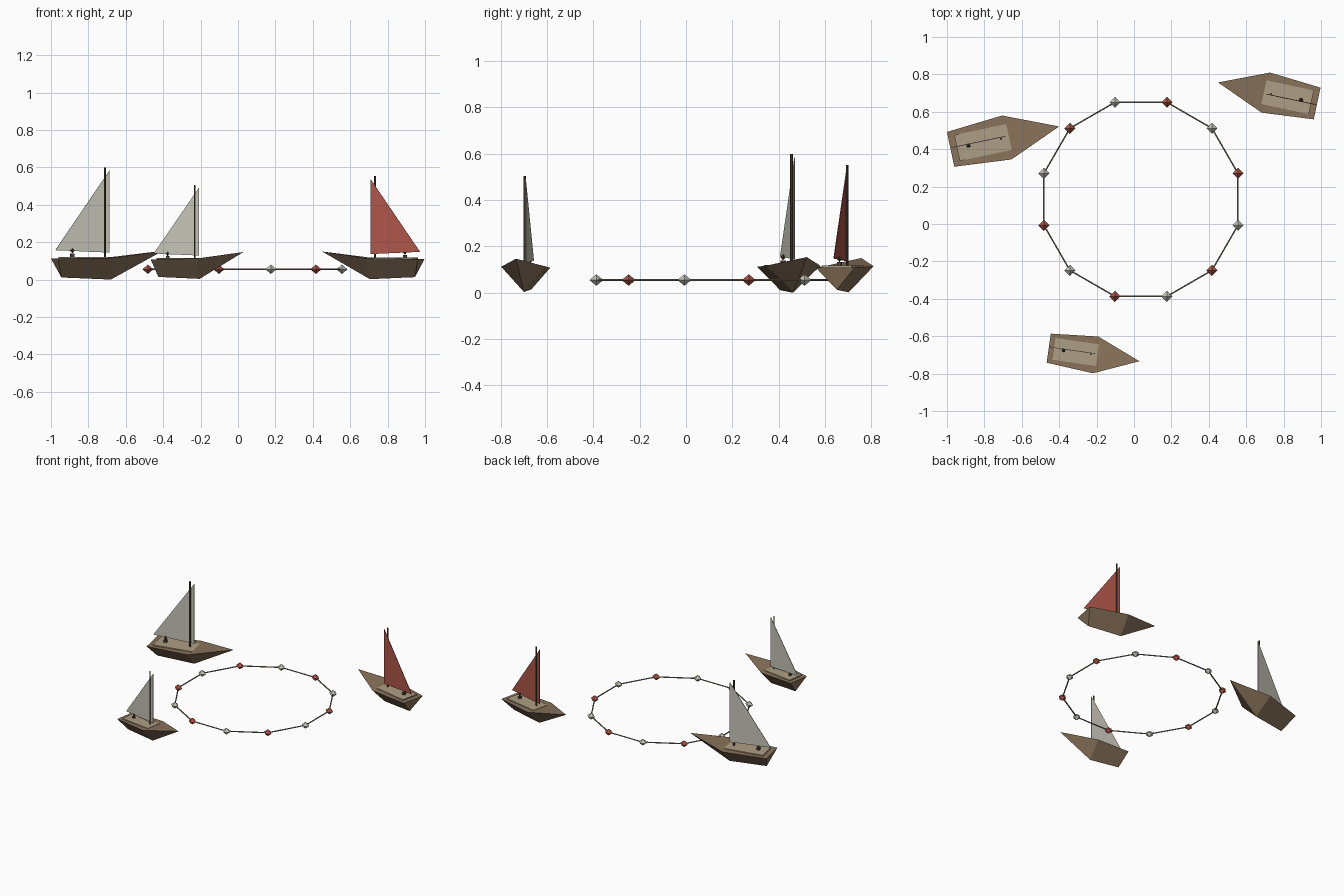
import bpy, bmesh, math
from mathutils import Matrix, Vector

if "Cube" in bpy.data.objects:
    bpy.data.objects.remove(bpy.data.objects["Cube"])


def material(name, rgb):
    m = bpy.data.materials.new(name)
    m.diffuse_color = (*rgb, 1)
    m.use_nodes = True
    m.node_tree.nodes["Principled BSDF"].inputs["Base Color"].default_value = m.diffuse_color
    return m


WOOD = material("hull wood", (0.25, 0.17, 0.105))
PLANK = material("light planking", (0.42, 0.34, 0.235))
DARK = material("dark wood", (0.075, 0.055, 0.04))
CANVAS = material("canvas", (0.56, 0.55, 0.48))
RED = material("faded red", (0.42, 0.09, 0.065))
ROPE = material("rope", (0.30, 0.24, 0.17))


def mesh_object(name, bm, mat, matrix=Matrix()):
    bmesh.ops.recalc_face_normals(bm, faces=bm.faces)
    me = bpy.data.meshes.new(name)
    bm.to_mesh(me)
    bm.free()
    me.materials.append(mat)
    ob = bpy.data.objects.new(name, me)
    bpy.context.collection.objects.link(ob)
    ob.matrix_world = matrix
    return ob


def add_box(bm, x0, x1, y0, y1, z0, z1):
    mat = Matrix.Translation(((x0 + x1) / 2, (y0 + y1) / 2, (z0 + z1) / 2))
    mat = mat @ Matrix.Diagonal((x1 - x0, y1 - y0, z1 - z0, 1))
    bmesh.ops.create_cube(bm, size=1, matrix=mat)


def add_octahedron(bm, centre, r, h):
    # two four-sided cones joined at the waist
    c = Vector(centre)
    ring = [bm.verts.new(c + Vector(p)) for p in ((r, 0, 0), (0, r, 0), (-r, 0, 0), (0, -r, 0))]
    for dz in (h, -h):
        tip = bm.verts.new(c + Vector((0, 0, dz)))
        for i in range(4):
            bm.faces.new((ring[i], ring[(i + 1) % 4], tip))


def add_rod(bm, a, b, r, sides=6):
    a, b = Vector(a), Vector(b)
    d = b - a
    mat = Matrix.Translation((a + b) / 2) @ d.to_track_quat('Z', 'Y').to_matrix().to_4x4()
    bmesh.ops.create_cone(bm, cap_ends=True, segments=sides, radius1=r, radius2=r,
                          depth=d.length, matrix=mat)


WATER = 0.054


def boat(tag, x, y, heading, s, hull_s, sail_mat):
    # bow along local +x, origin on the waterline at the widest section
    base = Matrix.Translation((x, y, WATER)) @ Matrix.Rotation(math.radians(heading), 4, 'Z')
    rig = base @ Matrix.Scale(s, 4)
    hull = base @ Matrix.Diagonal((s, s, hull_s, 1))

    # V-shaped hull: raked stern, widest section, pointed bow
    bm = bmesh.new()
    sl, sr, ml, mr, bow, ks, km = [bm.verts.new(p) for p in (
        (-0.307, 0.095, 0.058), (-0.307, -0.095, 0.058),
        (0, 0.12, 0.063), (0, -0.12, 0.063),
        (0.286, 0, 0.1), (-0.27, 0, -0.043), (0, 0, -0.054))]
    for f in ((sl, sr, mr, ml), (ml, mr, bow), (sl, ks, sr),
              (sl, ml, km, ks), (sr, ks, km, mr), (ml, bow, km), (mr, km, bow)):
        bm.faces.new(f)
    mesh_object(tag + "_hull", bm, WOOD, hull)

    # raised planking on the aft deck
    bm = bmesh.new()
    add_box(bm, -0.272, 0.012, -0.071, 0.071, 0.052, 0.067)
    mesh_object(tag + "_deck_planking", bm, PLANK, hull)

    # mast
    bm = bmesh.new()
    add_rod(bm, (-0.032, 0, 0.05), (-0.032, 0, 0.546), 0.006)
    mesh_object(tag + "_mast", bm, DARK, rig)

    # triangular sail, set just to port of the mast
    bm = bmesh.new()
    tri = [bm.verts.new((px, 0.006, pz)) for px, pz in
           ((-0.302, 0.103), (-0.005, 0.09), (-0.005, 0.53))]
    face = bm.faces.new(tri)
    ext = bmesh.ops.extrude_face_region(bm, geom=[face], use_keep_orig=True)
    for v in ext["geom"]:
        if isinstance(v, bmesh.types.BMVert):
            v.co.y += 0.004
    mesh_object(tag + "_sail", bm, sail_mat, rig)

    # tiller post with a faceted knob
    bm = bmesh.new()
    add_box(bm, -0.22, -0.2, -0.01, 0.01, 0.06, 0.086)
    add_octahedron(bm, (-0.21, 0, 0.1), 0.012, 0.014)
    mesh_object(tag + "_tiller_post", bm, DARK, rig)


boat("large_boat", -0.68, 0.4625, 11.9, 1.0, 1.0, CANVAS)
boat("small_boat", -0.205, -0.70, -8.2, 0.826, 0.93, CANVAS)
boat("red_sail_boat", 0.705, 0.7025, 168.0, 0.913, 0.96, RED)

# ring of floats: twelve, alternating colours, joined by straight ropes
points = []
for k in range(12):
    a = math.radians(15 + 30 * k)
    points.append((0.037 + 0.537 * math.cos(a), 0.132 + 0.537 * math.sin(a), 0.055))

for name, start, mat in (("red_floats", 0, RED), ("pale_floats", 1, CANVAS)):
    bm = bmesh.new()
    for p in points[start::2]:
        add_octahedron(bm, p, 0.03, 0.025)
    mesh_object(name, bm, mat)

bm = bmesh.new()
for i, p in enumerate(points):
    add_rod(bm, p, points[(i + 1) % 12], 0.0045)
mesh_object("float_rope", bm, ROPE)
